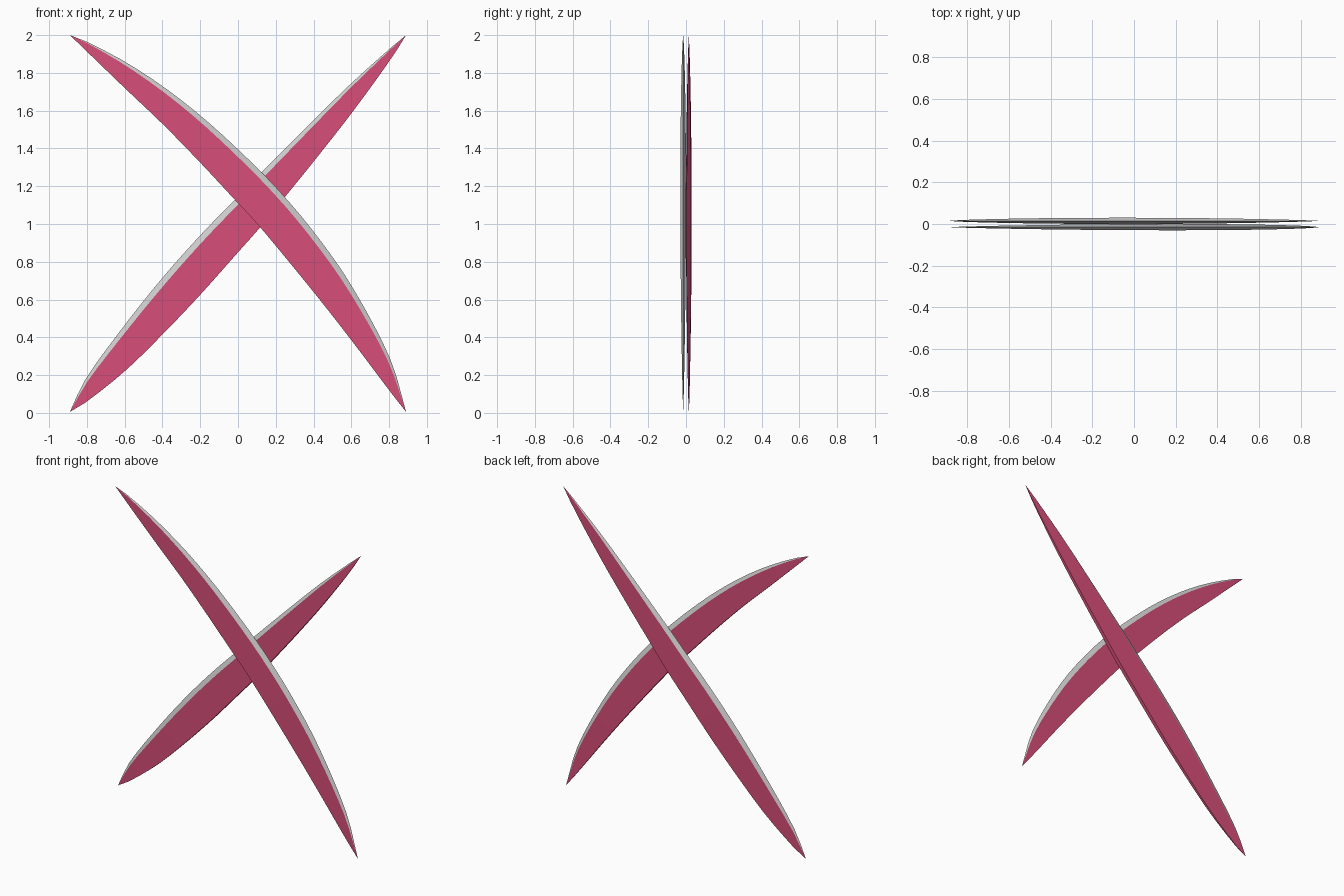
import bpy, bmesh, math
from mathutils import Vector

if "Cube" in bpy.data.objects:
    bpy.data.objects.remove(bpy.data.objects["Cube"])


def material(name, rgb):
    m = bpy.data.materials.new(name)
    m.diffuse_color = (*rgb, 1)
    m.use_nodes = True
    m.node_tree.nodes["Principled BSDF"].inputs["Base Color"].default_value = m.diffuse_color
    return m


PINK = material("pink", (0.69, 0.078, 0.195))
STEEL = material("pale grey", (0.62, 0.61, 0.61))
N = 28


def smooth_path(pts, n):
    """Catmull-Rom through pts, resampled evenly by length."""
    p = [Vector(q) for q in pts]
    p = [2 * p[0] - p[1]] + p + [2 * p[-1] - p[-2]]
    fine = []
    for i in range(1, len(p) - 2):
        a, b, c, d = p[i - 1:i + 3]
        for k in range(12):
            t = k / 12
            fine.append(0.5 * (2 * b + (c - a) * t + (2 * a - 5 * b + 4 * c - d) * t * t
                               + (3 * b - a - 3 * c + d) * t ** 3))
    fine.append(p[-2])
    dist = [0]
    for a, b in zip(fine, fine[1:]):
        dist.append(dist[-1] + (b - a).length)
    out, j = [], 0
    for i in range(n + 1):
        s = dist[-1] * i / n
        while j < len(fine) - 2 and dist[j + 1] < s:
            j += 1
        out.append(fine[j].lerp(fine[j + 1], (s - dist[j]) / (dist[j + 1] - dist[j])))
    return out


def blade(name, upper, lower, y, half=0.015):
    """Curved blade: flat sides, ground grey edge along the upper curve."""
    up, lo = smooth_path(upper, N), smooth_path(lower, N)
    bm = bmesh.new()
    rings = []
    for i in range(N + 1):
        u = 2 * i / N - 1
        h = half * max(0, 1 - u * u) ** 0.8
        b = up[i].lerp(lo[i], 0.15)
        section = [(up[i], 0), (b, -h), (lo[i], -h * 0.8), (lo[i], h * 0.8), (b, h)]
        rings.append([bm.verts.new((q.x, y + dy, q.y)) for q, dy in section])
    for r, s in zip(rings, rings[1:]):
        for k in range(5):
            f = bm.faces.new((r[k], r[(k + 1) % 5], s[(k + 1) % 5], s[k]))
            f.material_index = 1 if k in (0, 4) else 0
    bmesh.ops.remove_doubles(bm, verts=bm.verts, dist=0.0002)
    bmesh.ops.recalc_face_normals(bm, faces=bm.faces)
    me = bpy.data.meshes.new(name)
    bm.to_mesh(me)
    bm.free()
    me.materials.append(PINK)
    me.materials.append(STEEL)
    ob = bpy.data.objects.new(name, me)
    bpy.context.collection.objects.link(ob)


# Front blade, upper left to lower right
blade("front_blade",
      [(-.89, 2), (-.8, 1.965), (-.6, 1.86), (-.4, 1.73), (-.2, 1.575), (0, 1.395), (.2, 1.195),
       (.4, .96), (.6, .675), (.8, .30), (.89, .005)],
      [(-.89, 2), (-.6, 1.72), (-.4, 1.53), (-.2, 1.325), (0, 1.11), (.12, .98), (.4, .64),
       (.6, .385), (.8, .12), (.89, .005)], -0.015)

# Back blade, lower left to upper right
blade("back_blade",
      [(-.89, .005), (-.8, .19), (-.6, .465), (-.4, .715), (-.2, .94), (0, 1.145), (.13, 1.28),
       (.4, 1.55), (.6, 1.745), (.8, 1.925), (.89, 2)],
      [(-.89, .005), (-.8, .06), (-.6, .22), (-.4, .415), (-.2, .625), (0, .85), (.12, .985),
       (.25, 1.145), (.4, 1.33), (.6, 1.585), (.8, 1.86), (.89, 2)], 0.015)
